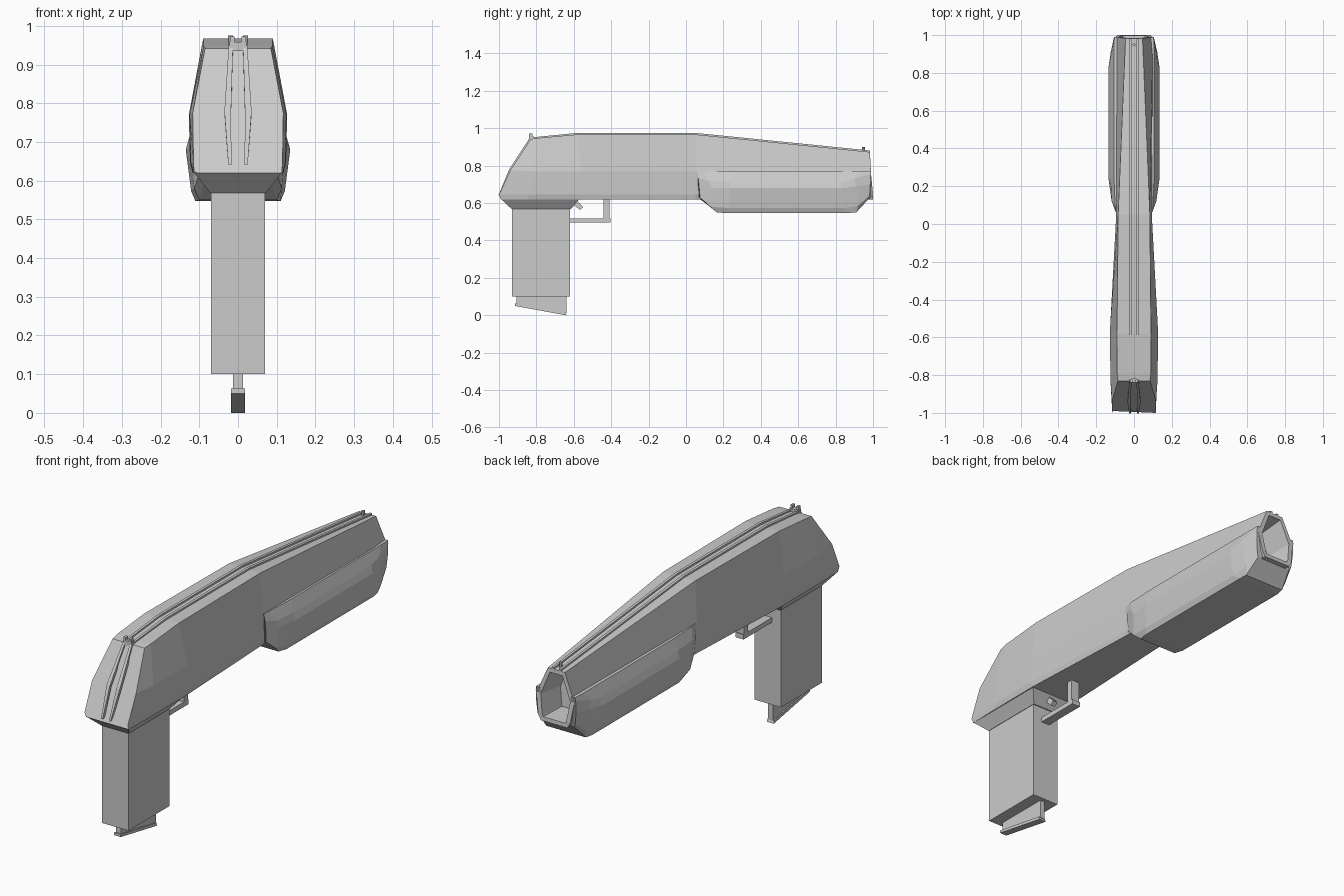
import bpy, bmesh


def loft(name, rings, muzzle=False):
    """Join closed rings of (x, y, z) points, cap both ends."""
    bm = bmesh.new()
    vs = [[bm.verts.new(p) for p in r] for r in rings]
    n = len(rings[0])
    for a, b in zip(vs, vs[1:]):
        for i in range(n):
            j = (i + 1) % n
            bm.faces.new((a[i], a[j], b[j], b[i]))
    bm.faces.new(vs[0][::-1])
    front = bm.faces.new(vs[-1])
    bmesh.ops.recalc_face_normals(bm, faces=bm.faces[:])
    if muzzle:  # rim, then a tapering bore
        bmesh.ops.inset_region(bm, faces=[front], thickness=0.022)
        bmesh.ops.inset_region(bm, faces=[front], thickness=0.014, depth=-0.13)
    me = bpy.data.meshes.new(name)
    bm.to_mesh(me)
    bm.free()
    ob = bpy.data.objects.new(name, me)
    bpy.context.collection.objects.link(ob)
    return ob


def sym(half):
    return half + [(-x, y, z) for x, y, z in reversed(half)]


def prism(name, profile, hw, x=0):
    """Side profile of (y, z) points extruded across x."""
    return loft(name, [[(x + s * hw, y, z) for y, z in profile] for s in (-1, 1)])


def box(name, x, y0, y1, z0, z1, hw):
    return prism(name, [(y0, z0), (y1, z0), (y1, z1), (y0, z1)], hw, x)


# Main body: rear slope, shoulder, waist, muzzle
loft("body", [sym(s) for s in (
    [(.085, -.83, .942), (.117, -.94, .775), (.115, -1, .645), (.113, -.99, .62)],
    [(.089, -.79, .948), (.125, -.82, .77), (.122, -.84, .645), (.116, -.85, .62)],
    [(.09, -.58, .967), (.127, -.56, .77), (.124, -.57, .645), (.117, -.57, .62)],
    [(.084, .05, .967), (.094, .05, .77), (.093, .05, .645), (.09, .05, .62)],
    [(.045, .983, .873), (.1, .99, .745), (.085, 1, .645), (.07, 1, .62)],
)], muzzle=True)

# Twin ribs running up the rear and along the top: y, z, inner x, outer x, offset
stations = [
    (-.995, .64, .017, .025, -.008, 0), (-.94, .775, .018, .035, -.006, .004),
    (-.83, .942, .013, .024, -.005, .008), (-.58, .967, .013, .026, 0, .008),
    (.05, .967, .013, .026, 0, .008), (.983, .873, .013, .024, 0, .008)]
for side, s in (("left", -1), ("right", 1)):
    loft("top_rib_" + side, [
        [(s * i, y - dy, z - dz), (s * o, y - dy, z - dz),
         (s * o, y + dy, z + dz), (s * i, y + dy, z + dz)]
        for y, z, i, o, dy, dz in stations])
    box("rear_sight_post_" + side, s * .015, -.84, -.822, .94, .972, .006)

# Sights
box("rear_sight_base", 0, -.84, -.815, .935, .958, .022)
bpy.ops.mesh.primitive_cylinder_add(vertices=10, radius=.008, depth=.03,
                                    location=(0, .95, .885))
bpy.context.object.name = "front_sight"


# Fore-end: U-shaped shell wrapped around the lower front
def shell(ys, xs, zs):
    outer = list(zip(xs, ys, zs))
    return sym([(.08, ys[0], .63), (.08, ys[0], .77)] + outer)


loft("fore_end", [
    shell((.06, .065, .07, .075, .09), (.095, .098, .099, .096, .085), (.77, .735, .69, .63, .61)),
    shell((.1, .12, .14, .13, .165), (.1, .118, .121, .113, .1), (.77, .718, .68, .58, .55)),
    shell((.25, .24, .24, .23, .21), (.106, .125, .135, .121, .11), (.77, .715, .68, .573, .547)),
    shell((.82, .83, .83, .84, .87), (.106, .125, .135, .121, .11), (.77, .715, .68, .573, .547)),
    shell((.93, .9, .91, .92, .91), (.106, .12, .123, .115, .105), (.77, .73, .69, .585, .55)),
    shell((.99, .988, .985, .982, .975), (.104, .106, .106, .1, .09), (.77, .755, .7, .64, .62)),
])

# Grip with tapered collar
loft("grip_collar", [
    [(-hx, y0, z), (hx, y0, z), (hx, y1, z), (-hx, y1, z)]
    for hx, y0, y1, z in ((.114, -.99, -.57, .622), (.072, -.932, -.615, .568))])
box("grip", 0, -.93, -.62, .1, .575, .07)

# Magazine stub and slanted base plate
prism("magazine", [(-.905, .11), (-.64, .11), (-.64, .012), (-.905, .058)], .013)
prism("magazine_plate", [(-.915, .063), (-.645, .016), (-.64, 0), (-.915, .05)], .018)

# Trigger and guard
box("guard_bar", 0, -.63, -.405, .495, .518, .022)
box("guard_post", 0, -.44, -.41, .51, .63, .022)
prism("trigger", [(-.615, .605), (-.595, .625), (-.55, .578), (-.568, .563)], .012)
